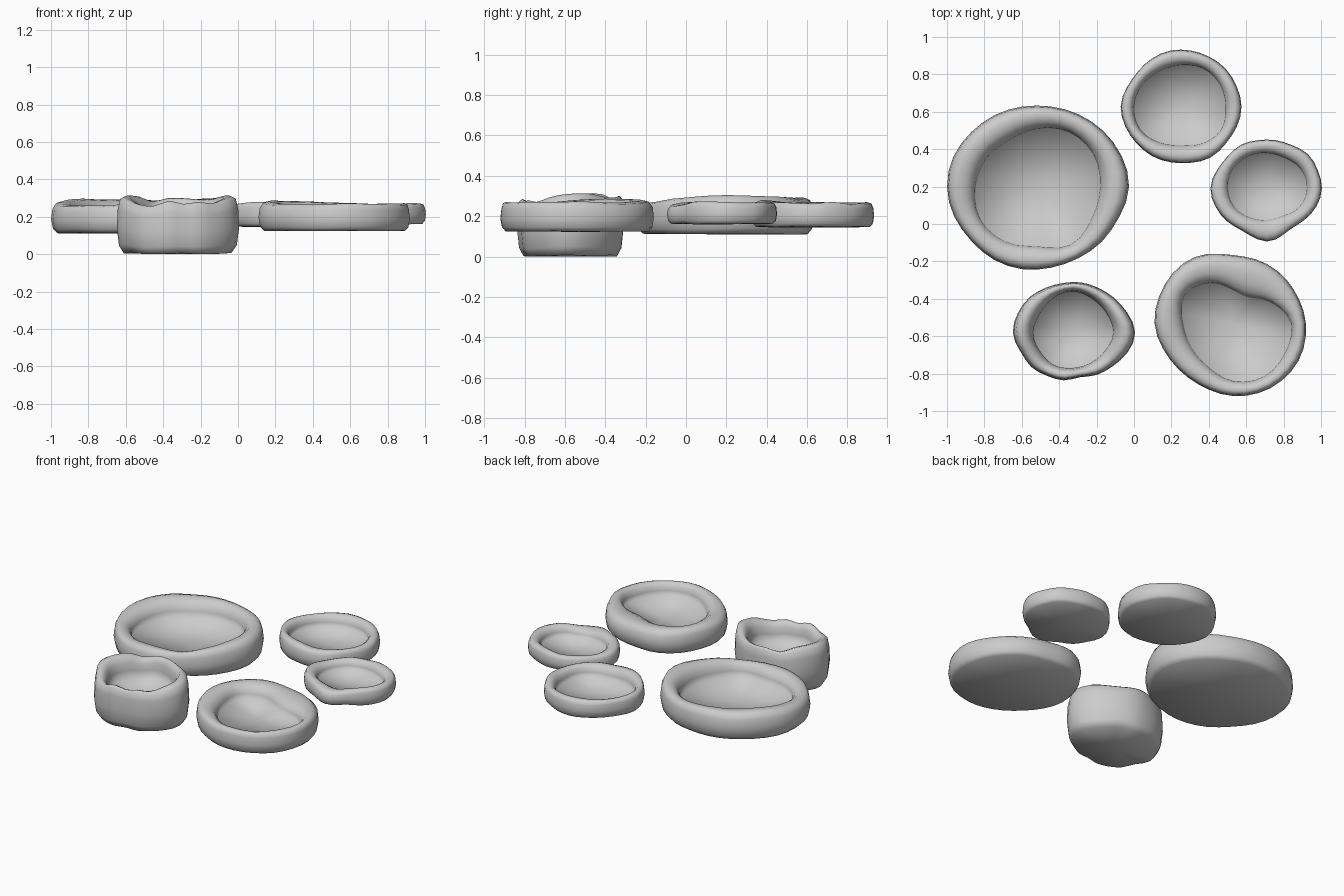
import bpy, bmesh, math, random

if "Cube" in bpy.data.objects:
    bpy.data.objects.remove(bpy.data.objects["Cube"])

random.seed(11)
N = 36  # segments around each bowl


def sample(vals, t):
    """Smooth cyclic interpolation of evenly spaced values, t in 0..1."""
    n = len(vals)
    f = t * n
    i = int(math.floor(f))
    u = f - i
    a, b, c, d = (vals[(i + k) % n] for k in (-1, 0, 1, 2))
    return b + 0.5 * u * (c - a + u * (2*a - 5*b + 4*c - d + u * (3*(b - c) + d - a)))


def bowl(name, cx, cy, z0, z1, floor, outer, inner, rim, wobble, base=0.93):
    """Hand-shaped bowl: radii in cm every 30 degrees, rim = height offsets."""
    # (share of outer radius, height share) from the base up the outside
    outside = [(base, 0.0), (base * 0.3 + 0.7, 0.14), (1.0, 0.45), (0.985, 0.78)]
    # (blend inner->outer radius, height share above the floor) over the rim and inside
    lip = [(0.84, 0.92), (0.62, 1.0), (0.34, 0.95), (0.12, 0.75), (0.0, 0.45), (-0.04, 0.1)]
    noise = [[random.uniform(-1, 1) for _ in range(18)] for _ in range(3)]
    bm = bmesh.new()
    rings = []

    def ring(fn):
        vs = []
        for k in range(N):
            t = k / N
            ro = (sample(outer, t) + 0.5) / 100 + 0.6 * wobble * sample(noise[2], t)
            ri = sample(inner, t) / 100
            top = z1 + sample(rim, t) / 100 + wobble * sample(noise[0], t)
            low = z0 + wobble * 0.5 * (1 + sample(noise[1], t))
            r, z = fn(ro, ri, low, top)
            a = 2 * math.pi * t
            vs.append(bm.verts.new((cx + r * math.cos(a), cy + r * math.sin(a), z)))
        rings.append(vs)

    for s, h in outside:
        ring(lambda ro, ri, low, top: (ro * s, low + (top - low) * h))
    for b, h in lip:
        ring(lambda ro, ri, low, top: (ri + (ro - ri) * b, floor + (top - floor) * h))
    for p, q in zip(rings, rings[1:]):
        for k in range(N):
            j = (k + 1) % N
            bm.faces.new((p[k], p[j], q[j], q[k]))
    # underside and dished floor
    for loop, z in ((rings[0], z0), (rings[-1], floor - 0.004)):
        c = bm.verts.new((cx, cy, z))
        for k in range(N):
            bm.faces.new((loop[k], loop[(k + 1) % N], c))
    bmesh.ops.recalc_face_normals(bm, faces=bm.faces)
    me = bpy.data.meshes.new(name)
    bm.to_mesh(me)
    bm.free()
    for p in me.polygons:
        p.use_smooth = True
    ob = bpy.data.objects.new(name, me)
    bpy.context.collection.objects.link(ob)


# Large wide bowl, left
bowl("large_bowl", -0.52, 0.20, 0.11, 0.275, 0.17,
     [48.5, 46.5, 44, 43, 44, 46, 47.5, 45.5, 44.5, 44, 44, 45.5],
     [34, 35, 34, 31, 29, 31, 33, 35, 34, 32, 36, 34],
     [3, 2, 1, 1.5, 2, 2, 0, -1, -1, -1, 0, 1], 0.006)
# Medium bowl with uneven rim width, front right
bowl("medium_bowl", 0.53, -0.53, 0.123, 0.27, 0.18,
     [38.5, 36.5, 36, 36, 40.5, 41.5, 41.5, 38.5, 37, 38.5, 39.5, 40],
     [31, 23, 16.5, 18, 25, 30, 27, 26, 27, 31, 33, 32],
     [0, 0, 0, 0.5, 1.5, 1.5, 1, 0, 0, 0, 0, 0], 0.003)
# Deep cup with ragged rim and rounded base, front left
bowl("deep_cup", -0.33, -0.58, 0.0, 0.28, 0.14,
     [33, 30, 26.5, 26, 27, 30, 32, 28.5, 26, 24.5, 25.5, 29],
     [22, 21, 21, 22, 21, 20, 21, 20, 20, 19, 19, 20],
     [2, 2.5, 2, 1, 1, 2, 2.5, 0, -1, -0.5, -0.5, 0], 0.013, 0.88)
# Small round bowl, back
bowl("back_bowl", 0.25, 0.63, 0.145, 0.265, 0.187,
     [32, 31, 30, 29.5, 29.5, 29.5, 31.5, 31, 30, 30, 31, 31],
     [24, 24, 23.5, 22, 22, 23.5, 25, 25, 22.5, 21, 23, 25],
     [0, 0, 0, 0, 0, 0, 0, 0.5, 1, 0.5, 0, 0], 0.006)
# Smallest shallow bowl, right
bowl("small_bowl", 0.71, 0.19, 0.16, 0.265, 0.198,
     [29, 28.5, 26.5, 26, 26.5, 27, 29.5, 27.5, 25.5, 28, 25, 27],
     [21.5, 21, 19, 19, 20, 21, 21, 20, 18, 17, 17, 20],
     [1, 0, 0, 0, 0, 0, 0, 0, 0, -1, 0, 1], 0.007)
